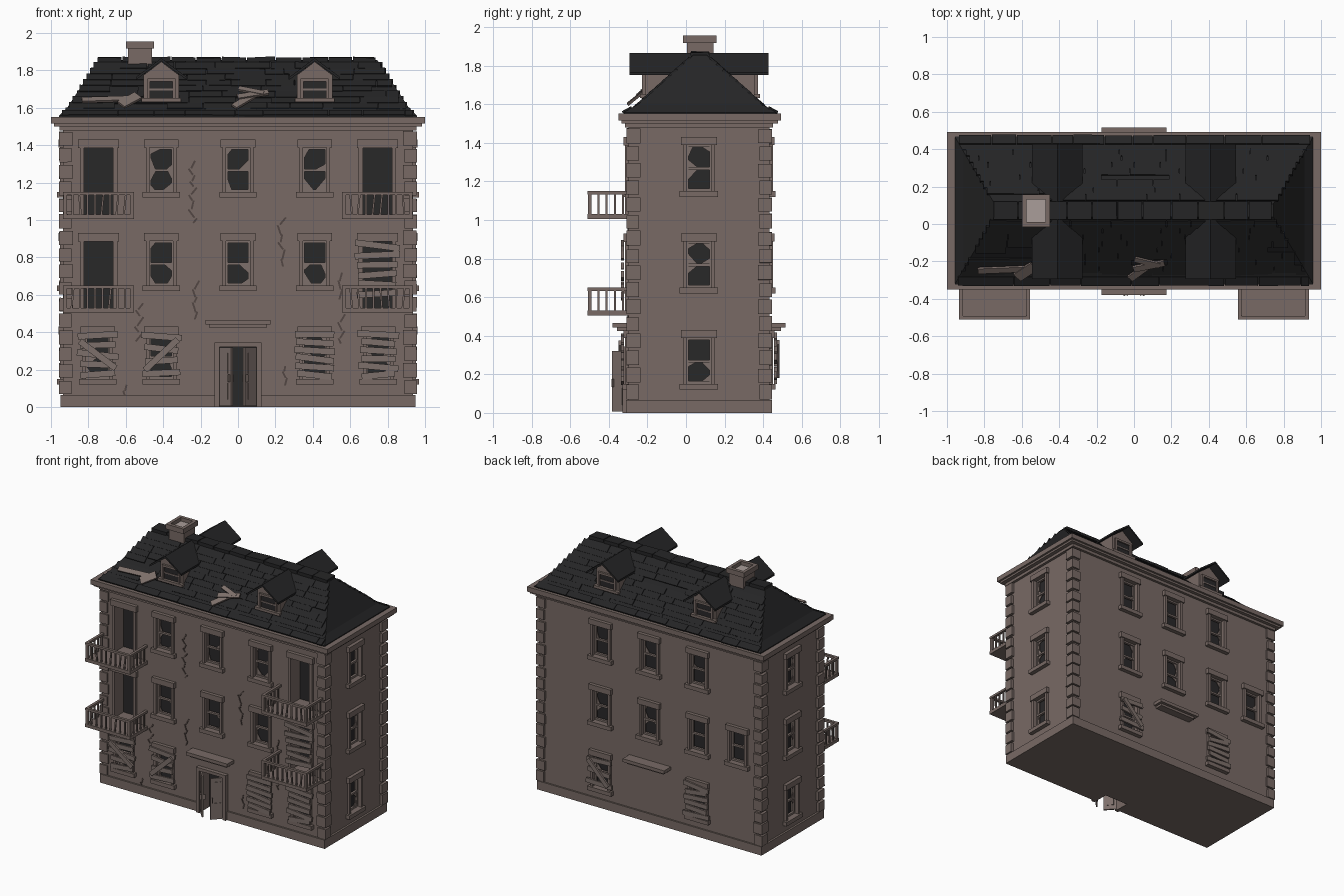
import bpy, bmesh, math, random
from mathutils import Matrix, Vector

if "Cube" in bpy.data.objects:
    bpy.data.objects.remove(bpy.data.objects["Cube"])
random.seed(4)
rnd = random.uniform


def material(name, r, g, b):
    m = bpy.data.materials.new(name)
    m.diffuse_color = (r, g, b, 1)
    m.use_nodes = True
    m.node_tree.nodes["Principled BSDF"].inputs["Base Color"].default_value = m.diffuse_color
    return m


PLASTER = material("taupe_plaster", 0.188, 0.144, 0.130)
WOOD = material("weathered_wood", 0.205, 0.160, 0.145)
ROOF = material("black_slate", 0.018, 0.018, 0.019)
VOID = material("dark_interior", 0.022, 0.021, 0.022)
CRACK = material("crack_brown", 0.085, 0.062, 0.056)
PALE = material("pale_mortar", 0.40, 0.34, 0.32)

XW, YF, YB = 0.935, -0.298, 0.433
YC = 0.0725
T, I = Matrix.Translation, Matrix.Identity(4)
parts = {}


def part(name, mat):
    if name not in parts:
        parts[name] = (bmesh.new(), mat)
    return parts[name][0]


def box(bm, x0, x1, y0, y1, z0, z1, M=I, tilt=0, slope=0):
    c = Vector(((x0 + x1) / 2, (y0 + y1) / 2, (z0 + z1) / 2))
    R = Matrix.Rotation(tilt, 4, 'Y') @ Matrix.Rotation(slope, 4, 'X')
    S = Matrix.Diagonal((x1 - x0, y1 - y0, z1 - z0, 1))
    bmesh.ops.create_cube(bm, size=1, matrix=M @ T(c) @ R @ S)


def prism(bm, pts, y0, y1, M=I):
    a = [bm.verts.new(M @ Vector((x, y0, z))) for x, z in pts]
    b = [bm.verts.new(M @ Vector((x, y1, z))) for x, z in pts]
    n = len(pts)
    fs = [bm.faces.new(a), bm.faces.new(b[::-1])]
    fs += [bm.faces.new((a[i], b[i], b[(i + 1) % n], a[(i + 1) % n])) for i in range(n)]
    bmesh.ops.recalc_face_normals(bm, faces=fs)


def wall(side, u):
    """Local frame on a wall: x across, -y outward, z up."""
    pos, ang = {"front": ((u, YF, 0), 0), "right": ((XW, u, 0), 90),
                "back": ((u, YB, 0), 180), "left": ((-XW, u, 0), -90)}[side]
    return T(pos) @ Matrix.Rotation(math.radians(ang), 4, 'Z')


cut = part("opening_cutter", PLASTER)


def opening(M, w, z0, z1, depth):
    box(cut, -w, w, -0.08, depth, z0, z1, M)
    box(part("dark_openings", VOID), -w, w, depth - 0.005, depth + 0.002, max(z0, 0.003), z1, M)


def boards(M, w, z0, z1, n, diagonal=0):
    bm = part("nailed_boards", WOOD)
    for i in range(n):
        z = z0 + (i + 0.5) * (z1 - z0) / n
        e = w + rnd(-0.015, 0.012)
        box(bm, -e, e, -0.038, -0.024, z - 0.017, z + 0.017, M, rnd(-0.14, 0.14))
    if diagonal:
        z = (z0 + z1) / 2
        box(bm, -0.12, 0.12, -0.052, -0.038, z - 0.017, z + 0.017, M, diagonal)


def window(side, u, z, boarded=0, diagonal=0):
    M = wall(side, u)
    fr, sash = part("window_frames", PLASTER), part("window_sashes", WOOD)
    opening(M, 0.066, z + 0.03, z + 0.27, 0.05)
    box(fr, -0.1, 0.1, -0.032, 0.005, z, z + 0.03, M)
    box(fr, -0.093, 0.093, -0.026, 0.005, z + 0.268, z + 0.31, M)
    for s in (-1, 1):
        xs = sorted((s * 0.063, s * 0.083))
        box(fr, *xs, -0.018, 0.005, z + 0.03, z + 0.27, M)
        xs = sorted((s * 0.054, s * 0.066))
        box(sash, *xs, 0.015, 0.03, z + 0.03, z + 0.27, M)
    for h in (0.03, 0.14, 0.258):
        box(sash, -0.06, 0.06, 0.012, 0.03, z + h, z + h + 0.014, M)
    # broken remnants in the pane corners
    for h, s in ((0.044, 1), (0.154, 1), (0.14, -1), (0.258, -1)):
        for sx in (-1, 1):
            if random.random() < 0.5:
                prism(sash, [(sx * 0.055, z + h), (sx * (0.055 - rnd(.02, .05)), z + h),
                             (sx * 0.055, z + h + s * rnd(.02, .06))], 0.02, 0.024, M)
    if boarded:
        boards(M, 0.1, z + 0.03, z + 0.29, boarded, diagonal)


# Windows on every side
for z in (0.62, 1.12):
    for u in (-0.41, 0, 0.41):
        window("front", u, z)
        window("back", u, z)
for z in (0.12, 0.62, 1.12):
    window("right", 0.067, z)
    window("left", 0.067, z)
window("back", -0.745, 0.62)
for u, n, d in ((-0.75, 5, 0.65), (-0.41, 4, -0.75), (0.41, 6, 0), (0.75, 6, 0)):
    window("front", u, 0.12, n, d)
window("back", 0.41, 0.12, 3, 0.8)
window("back", -0.41, 0.12, 6)

# Balconies with tall doorways
for u in (-0.745, 0.745):
    for z in (0.50, 1.00):
        M = wall("front", u)
        fr, bal = part("balcony_door_frames", PLASTER), part("balconies", PLASTER)
        opening(M, 0.08, z + 0.03, z + 0.385, 0.1)
        box(fr, -0.11, 0.11, -0.026, 0.005, z + 0.385, z + 0.43, M)
        for s in (-1, 1):
            box(fr, *sorted((s * 0.078, s * 0.1)), -0.018, 0.005, z + 0.03, z + 0.386, M)
        box(bal, -0.19, 0.19, -0.213, 0.005, z + 0.005, z + 0.03, M)
        box(bal, -0.19, 0.19, -0.213, -0.193, z + 0.133, z + 0.15, M)
        for s in (-1, 1):
            box(bal, *sorted((s * 0.17, s * 0.19)), -0.193, 0, z + 0.133, z + 0.15, M)
            box(bal, *sorted((s * 0.168, s * 0.188)), -0.211, -0.191, z + 0.03, z + 0.134, M)
            for k in range(4):
                y = -0.155 + k * 0.042
                box(bal, s * 0.179 - 0.005, s * 0.179 + 0.005, y - 0.005, y + 0.005, z + 0.03, z + 0.135, M)
        for k in range(8):
            x = -0.14 + k * 0.04
            box(bal, x - 0.005, x + 0.005, -0.208, -0.198, z + 0.03, z + 0.135, M,
                random.choice((0, 0, 0.1, -0.08)))
        if u > 0 and z < 0.9:
            boards(M, 0.11, z + 0.08, z + 0.39, 6)

# Front entrance: frame and two doors standing ajar
M = wall("front", 0)
box(cut, -0.1, 0.1, -0.08, 0.1, -0.02, 0.325, M)
box(part("dark_openings", VOID), -0.1, 0.1, 0.094, 0.102, 0.003, 0.325, M)
fr = part("entrance_frame", PLASTER)
box(fr, -0.125, 0.125, -0.03, 0.005, 0.322, 0.345, M)
for s in (-1, 1):
    box(fr, *sorted((s * 0.098, s * 0.125)), -0.03, 0.005, 0, 0.323, M)
    H = M @ T((s * 0.096, -0.012, 0)) @ Matrix.Rotation(s * math.radians(48), 4, 'Z')
    leaf = part("entrance_doors", WOOD)
    box(leaf, *sorted((0, -s * 0.095)), -0.006, 0.006, 0.006, 0.32, H)
    for a, b in ((0.04, 0.13), (0.18, 0.29)):
        box(leaf, *sorted((-s * 0.02, -s * 0.07)), -0.01, 0.01, a, b, H)
    box(leaf, *sorted((-s * 0.08, -s * 0.086)), -0.02, 0.02, 0.135, 0.175, H)

# Canopies over the entrance and at the back
for side in ("front", "back"):
    M = wall(side, 0)
    can = part("canopies", PLASTER)
    box(can, -0.175, 0.175, -0.082, 0.005, 0.442, 0.467, M)
    box(can, -0.155, 0.155, -0.06, 0.005, 0.425, 0.443, M)

# Main walls, plinth and cornice
box(part("main_walls", PLASTER), -XW, XW, YF, YB, 0.002, 1.52)
box(part("plinth", PLASTER), -0.95, 0.95, -0.311, 0.445, 0, 0.066)
cor = part("cornice", PLASTER)
box(cor, -0.955, 0.955, -0.315, 0.452, 1.478, 1.503)
box(cor, -0.985, 0.985, -0.335, 0.477, 1.5, 1.52)
box(cor, -1, 1, -0.35, 0.492, 1.515, 1.552)

# Corner stones
q = part("corner_stones", PLASTER)
for i in range(16):
    z = 0.07 + i * 0.0885
    for sx in (-1, 1):
        for front in (True, False):
            k = 0.068 if i % 2 else 0.06
            x = sorted((sx * 0.956, sx * (0.95 - k)))
            y = (-0.309, -0.303 + k) if front else (0.44 - k, 0.447)
            box(q, *x, *y, z, z + 0.074 + rnd(-0.006, 0.004), I, rnd(-0.02, 0.02))

# Wall cracks as thin zigzag plates
cr = part("wall_cracks", CRACK)
for x, z0, n in ((-0.24, 1.32, 9), (-0.22, 0.68, 5), (0.24, 1.02, 6), (-0.52, 0.56, 5),
                 (0.25, 0.22, 3), (0.56, 0.5, 4), (-0.6, 0.12, 3), (0.55, 0.72, 3)):
    z = z0
    for i in range(n):
        l, a = rnd(0.03, 0.06), rnd(0.2, 0.7) * (-1) ** i
        box(cr, x - 0.005, x + 0.005, YF - 0.004, YF + 0.003, z - l, z, I, a)
        x, z = x - math.sin(a) * l * 0.6, z - l * 0.9

# Hipped roof with flared eaves
rf = part("roof", ROOF)
rings = []
for hx, hy, z in ((0.958, 0.395, 1.55), (0.958, 0.395, 1.558), (0.912, 0.315, 1.603), (0.745, 0.035, 1.855)):
    rings.append([rf.verts.new((sx * hx, YC + sy * hy, z)) for sx, sy in ((-1, -1), (1, -1), (1, 1), (-1, 1))])
for a, b in zip(rings, rings[1:]):
    for i in range(4):
        rf.faces.new((a[i], a[(i + 1) % 4], b[(i + 1) % 4], b[i]))
rf.faces.new(rings[0][::-1])
rf.faces.new(rings[-1])

# Ragged slate rows on the two long slopes, ridge caps on top
sl = part("slates", ROOF)
for ang in (0, math.pi):
    M = T((0, YC, 0)) @ Matrix.Rotation(ang, 4, 'Z')
    for row in range(10):
        f = row / 9.6
        d, z, hx = 0.375 - 0.325 * f, 1.572 + 0.272 * f, 0.94 - 0.18 * f
        if row > 0:
            z = 1.605 + (0.313 - d) * 0.9 + 0.002
        x = -hx
        while x < hx - 0.03:
            l = min(rnd(0.1, 0.36), hx - x)
            if random.random() > 0.08:
                Mp = M @ T((x + l / 2, -d, z)) @ Matrix.Rotation(0.5 if row == 0 else 0.68, 4, 'X')
                w = rnd(0.026, 0.032)
                box(sl, -l / 2, l / 2 - 0.004, -w, 0.024, -0.006, 0.006, Mp, rnd(-0.012, 0.012))
            x += l
x = -0.75
while x < 0.74:
    l = min(rnd(0.11, 0.16), 0.75 - x)
    box(sl, x, x + l - 0.005, YC - 0.048, YC + 0.048, 1.845, 1.87, I, rnd(-0.05, 0.05), rnd(-0.06, 0.06))
    x += l

# Dormers facing front and back, sharing one ridge across the roof
for x in (-0.41, 0.41):
    prism(part("dormer_roofs", ROOF), [(-.135, 1.765), (0, 1.866), (.135, 1.765), (.135, 1.75),
                                       (0, 1.85), (-.135, 1.75)], -0.293, 0.428, T((x, 0, 0)))
    for ang in (0, math.pi):
        M = T((x, YC, 0)) @ Matrix.Rotation(ang, 4, 'Z')
        dm = part("dormer_walls", PLASTER)
        prism(dm, [(-.095, 1.6), (.095, 1.6), (.095, 1.775), (0, 1.847), (-.095, 1.775)], -0.285, -0.02, M)
        box(dm, -0.105, 0.105, -0.31, -0.28, 1.632, 1.652, M)
        box(dm, -0.075, 0.075, -0.3, -0.28, 1.742, 1.758, M)
        for s in (-1, 1):
            box(dm, *sorted((s * 0.06, s * 0.075)), -0.3, -0.28, 1.65, 1.745, M)
        box(part("dormer_panes", VOID), -0.061, 0.061, -0.289, -0.281, 1.652, 1.743, M)
        box(part("dormer_sashes", WOOD), -0.061, 0.061, -0.294, -0.285, 1.694, 1.703, M)

# Chimney with hollow cap
ch = part("chimney", PLASTER)
box(ch, -0.587, -0.461, 0.004, 0.142, 1.7, 1.925)
box(ch, -0.6, -0.45, -0.016, 0.01, 1.918, 1.956)
box(ch, -0.6, -0.45, 0.132, 0.157, 1.918, 1.956)
box(ch, -0.6, -0.576, 0.01, 0.132, 1.918, 1.956)
box(ch, -0.474, -0.45, 0.01, 0.132, 1.918, 1.956)
box(part("chimney_flue", PALE), -0.576, -0.474, 0.01, 0.132, 1.924, 1.928)

# Fallen planks lying on the front slope
fp = part("fallen_planks", WOOD)
for x, y, z, l, w, a in ((-0.70, -0.24, 1.64, 0.27, 0.035, 0.05), (-0.58, -0.25, 1.635, 0.12, 0.06, 0.7),
                         (0.08, -0.22, 1.665, 0.17, 0.035, 0.25), (0.03, -0.25, 1.63, 0.14, 0.04, 0.75),
                         (0.07, -0.20, 1.685, 0.14, 0.03, -0.3)):
    M = T((x, y, z)) @ Matrix.Rotation(0.68, 4, 'X') @ Matrix.Rotation(a, 4, 'Z')
    box(fp, -l / 2, l / 2, -w / 2, w / 2, 0, 0.014, M)

# Turn every part into an object
objs = {}
for name, (bm, mat) in parts.items():
    me = bpy.data.meshes.new(name)
    bm.to_mesh(me)
    bm.free()
    me.materials.append(mat)
    objs[name] = bpy.data.objects.new(name, me)
    bpy.context.collection.objects.link(objs[name])

# Cut the openings through walls and plinth
cutter = objs["opening_cutter"]
cutter.hide_render = True
cutter.display_type = 'WIRE'
for name in ("main_walls", "plinth"):
    mod = objs[name].modifiers.new("openings", 'BOOLEAN')
    mod.operation, mod.solver, mod.object = 'DIFFERENCE', 'EXACT', cutter
